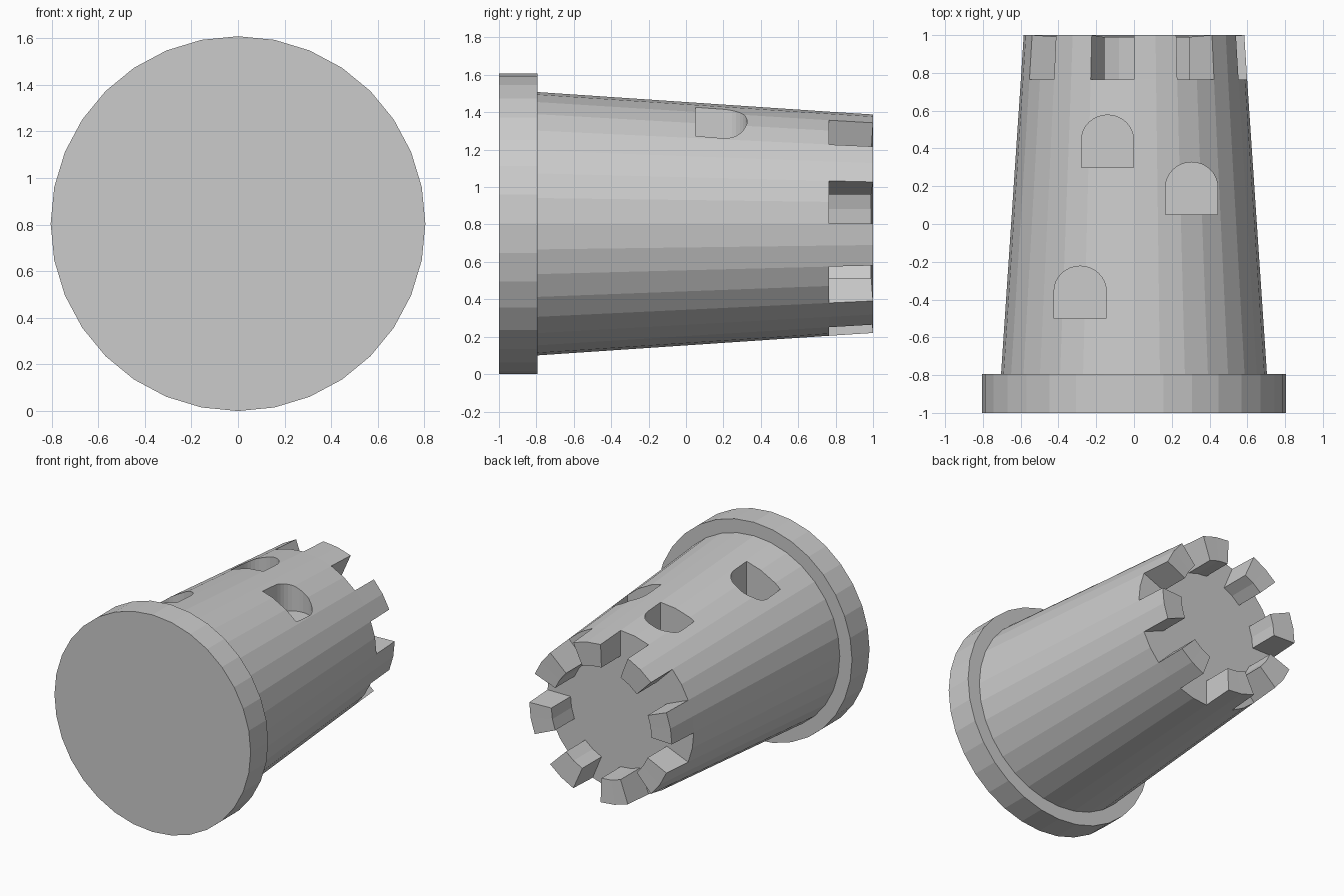
import bpy
import bmesh
from math import sin, cos, pi

SIDES = 32
AXIS_Z = 0.804      # height of the lying tower's axis
FLOOR_Y = 0.765     # level of the roof platform
INNER_R = 0.41      # inside radius of the battlements

cube = bpy.data.objects.get("Cube")
if cube:
    bpy.data.objects.remove(cube, do_unlink=True)

stone = bpy.data.materials.new("grey_stone")
stone.use_nodes = True
stone.diffuse_color = (0.6, 0.6, 0.6, 1)
stone.node_tree.nodes["Principled BSDF"].inputs["Base Color"].default_value = (0.6, 0.6, 0.6, 1)


def make_object(name, bm):
    bmesh.ops.recalc_face_normals(bm, faces=bm.faces[:])
    mesh = bpy.data.meshes.new(name)
    bm.to_mesh(mesh)
    bm.free()
    mesh.materials.append(stone)
    obj = bpy.data.objects.new(name, mesh)
    bpy.context.collection.objects.link(obj)
    return obj


def point(r, a, y):
    return (r * sin(a), y, AXIS_Z + r * cos(a))


def lathe(bm, profile):
    """Revolve (radius, y) pairs around the tower axis; cap both ends."""
    rings = [[bm.verts.new(point(r, 2 * pi * i / SIDES, y)) for i in range(SIDES)]
             for r, y in profile]
    strips = []
    for lo, hi in zip(rings, rings[1:]):
        strips.append([bm.faces.new((lo[i], lo[(i + 1) % SIDES], hi[(i + 1) % SIDES], hi[i]))
                       for i in range(SIDES)])
    bm.faces.new(rings[0])
    bm.faces.new(rings[-1])
    return strips


# Foot of the tower
bm = bmesh.new()
lathe(bm, [(0.804, -1), (0.804, -0.795)])
make_object("tower_base", bm)

# Tapered wall with a flat roof platform
bm = bmesh.new()
strips = lathe(bm, [(0.704, -0.795), (0.599, FLOOR_Y), (INNER_R, FLOOR_Y)])

# Eight battlements: raise every other pair of rim faces
for k in range(8):
    pair = [strips[1][4 * k], strips[1][4 * k + 1]]
    result = bmesh.ops.extrude_face_region(bm, geom=pair)
    bmesh.ops.delete(bm, geom=pair, context='FACES_ONLY')
    for v in result["geom"]:
        if isinstance(v, bmesh.types.BMVert):
            dx, dz = v.co.x, v.co.z - AXIS_Z
            if (dx * dx + dz * dz) ** 0.5 > 0.5:
                s = 0.584 / 0.599
                v.co = (dx * s, 1, AXIS_Z + dz * s)
            else:
                v.co.y = 0.99
tower = make_object("tower_wall", bm)


# Arched window recesses, cut straight down
def window_cutter(x, y, half=0.138, spring=0.145, rise=0.132, steps=16):
    outline = [(x - half, y), (x + half, y)]
    outline += [(x + half * cos(pi * i / steps), y + spring + rise * sin(pi * i / steps))
                for i in range(steps + 1)]
    cutter = bmesh.new()
    face = cutter.faces.new([cutter.verts.new((px, py, 1.2)) for px, py in outline])
    top = bmesh.ops.extrude_face_region(cutter, geom=[face])
    for v in top["geom"]:
        if isinstance(v, bmesh.types.BMVert):
            v.co.z = 1.8
    obj = make_object("window_cutter", cutter)
    obj.hide_render = True
    return obj


bpy.context.view_layer.objects.active = tower
for x, y in [(-0.285, -0.5), (0.305, 0.05), (-0.14, 0.3)]:
    cutter = window_cutter(x, y)
    mod = tower.modifiers.new("window", 'BOOLEAN')
    mod.operation = 'DIFFERENCE'
    mod.solver = 'EXACT'
    mod.object = cutter
    bpy.ops.object.modifier_apply(modifier=mod.name)
    bpy.data.objects.remove(cutter, do_unlink=True)
